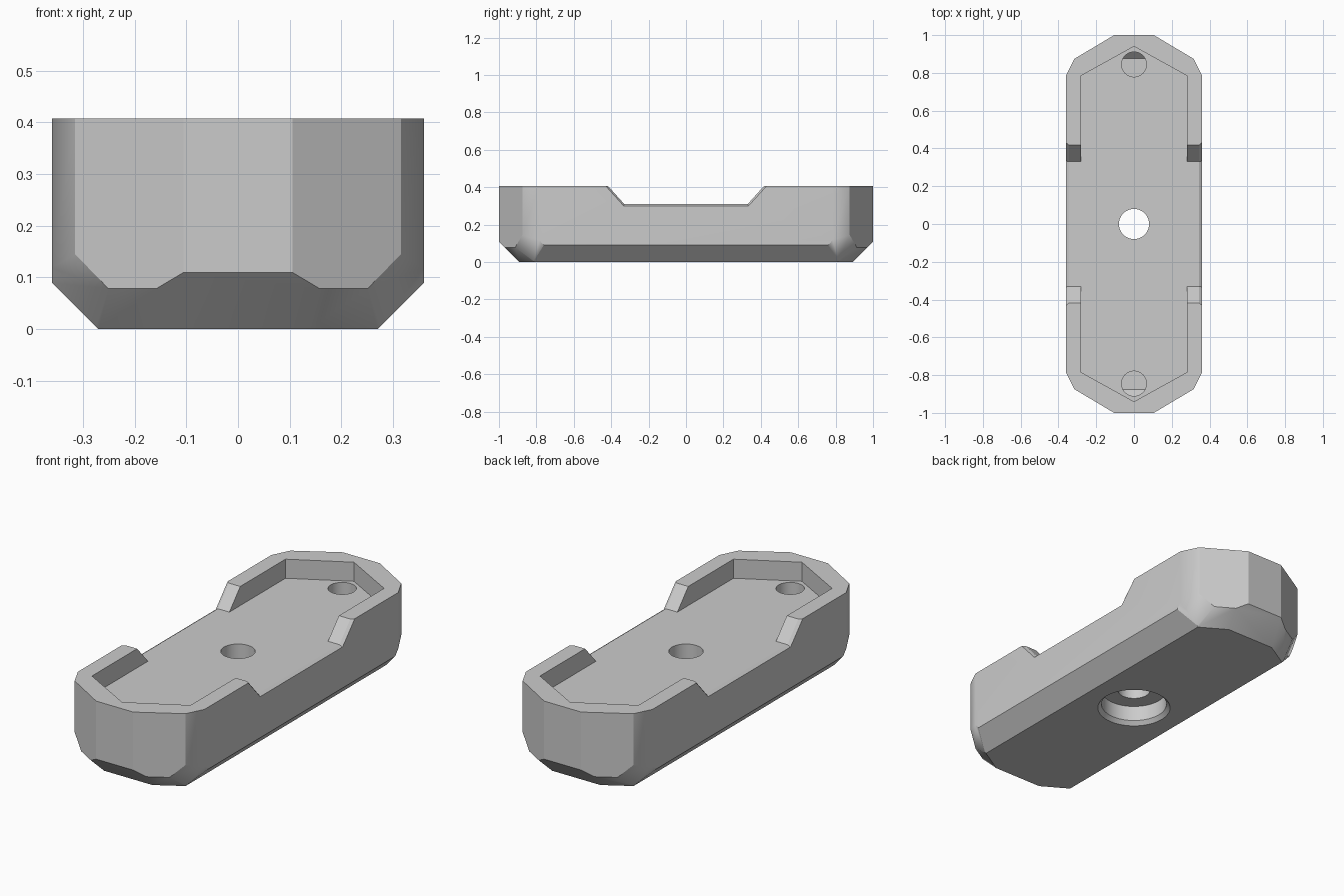
import bpy, bmesh, math
from mathutils import Vector

if "Cube" in bpy.data.objects:
    bpy.data.objects.remove(bpy.data.objects["Cube"])

grey = bpy.data.materials.new("Plain grey")
grey.use_nodes = True
grey.diffuse_color = (0.6, 0.6, 0.6, 1)
grey.node_tree.nodes["Principled BSDF"].inputs["Base Color"].default_value = grey.diffuse_color

TOP, FLOOR = 0.408, 0.31


def make_object(name, bm):
    bmesh.ops.recalc_face_normals(bm, faces=bm.faces)
    mesh = bpy.data.meshes.new(name)
    bm.to_mesh(mesh)
    bm.free()
    mesh.materials.append(grey)
    obj = bpy.data.objects.new(name, mesh)
    bpy.context.collection.objects.link(obj)
    return obj


def loft(rings):
    """Closed solid through matching rings of points."""
    bm = bmesh.new()
    loops = [[bm.verts.new(p) for p in ring] for ring in rings]
    bm.faces.new(loops[0])
    bm.faces.new(loops[-1])
    for a, b in zip(loops, loops[1:]):
        for i in range(len(a)):
            j = (i + 1) % len(a)
            bm.faces.new((a[i], a[j], b[j], b[i]))
    return bm


def slice_off(bm, point, normal):
    """Remove everything on the normal's side and cap the cut."""
    geom = bm.verts[:] + bm.edges[:] + bm.faces[:]
    cut = bmesh.ops.bisect_plane(bm, geom=geom, dist=1e-5, plane_co=point,
                                 plane_no=normal, clear_outer=True)
    edges = [e for e in cut["geom_cut"] if isinstance(e, bmesh.types.BMEdge)]
    bmesh.ops.contextual_create(bm, geom=edges)


def ring(radius, z, y=0, sides=48):
    steps = [2 * math.pi * i / sides for i in range(sides)]
    return [(radius * math.cos(a), y + radius * math.sin(a), z) for a in steps]


def subtract(target, bm):
    cutter = make_object("cutter", bm)
    cutter.hide_render = True
    mod = target.modifiers.new("cut", "BOOLEAN")
    mod.operation, mod.solver, mod.object = "DIFFERENCE", "EXACT", cutter
    bpy.context.view_layer.objects.active = target
    bpy.ops.object.modifier_apply(modifier=mod.name)
    bpy.data.objects.remove(cutter)


# Outer block: long outline with faceted ends
quarter = [(0.36, 0.785), (0.315, 0.875), (0.105, 1.0)]
half = quarter + [(-x, y) for x, y in reversed(quarter)]
outline = half + [(-x, -y) for x, y in half]
bm = loft([[(x, y, z) for x, y in outline] for z in (0, TOP)])

# Bevelled underside: long sides, ends, diagonals and corners
for s in (1, -1):
    slice_off(bm, (s * 0.36, 0, 0.09), (s, 0, -1))
    slice_off(bm, (0, s, 0.11), (0, s, -1))
for sx in (1, -1):
    for sy in (1, -1):
        slice_off(bm, (sx * 0.16, sy * 0.967, 0.078), (sx * 0.512, sy * 0.86, -1))
        slice_off(bm, (sx * 0.25, sy * 0.914, 0.078), (sx * 0.83, sy * 0.556, -0.483))
tray = make_object("tray_body", bm)

# Hexagonal recess
recess = [(0.28, -0.785), (0.28, 0.785), (0, 0.94),
          (-0.28, 0.785), (-0.28, -0.785), (0, -0.94)]
subtract(tray, loft([[(x, y, z) for x, y in recess] for z in (FLOOR, 0.6)]))


# Side openings with sloped ends and a thin outer bevel
def opening(x, grow):
    rise = 0.6 - FLOOR
    low, high = 0.33 + grow * 0.4, 0.33 + grow * 1.5 + rise * 0.9
    z = FLOOR - grow
    return [(x, -low, z), (x, low, z), (x, high, 0.6), (x, -high, 0.6)]


subtract(tray, loft([opening(-0.5, 0.095), opening(-0.345, 0),
                     opening(0.345, 0), opening(0.5, 0.095)]))

# Central screw hole with a bevelled counterbore underneath
subtract(tray, loft([ring(0.08, -0.1), ring(0.08, 0.5)]))
subtract(tray, loft([ring(0.178, -0.02), ring(0.178, 0), ring(0.16, 0.02), ring(0.16, 0.1)]))

# Blind end holes whose floor follows the bevelled ends
for s in (1, -1):
    bm = loft([ring(0.066, 0.045, s * 0.845), ring(0.066, 0.5, s * 0.845)])
    slice_off(bm, Vector((0, s * 0.875, 0.045)), Vector((0, s, -1)))
    subtract(tray, bm)

# Soft shading over shallow edges only
bpy.ops.object.select_all(action="DESELECT")
tray.select_set(True)
bpy.context.view_layer.objects.active = tray
bpy.ops.object.shade_smooth_by_angle(angle=math.radians(30))
weighted = tray.modifiers.new("weighted_normals", "WEIGHTED_NORMAL")
weighted.keep_sharp = True
